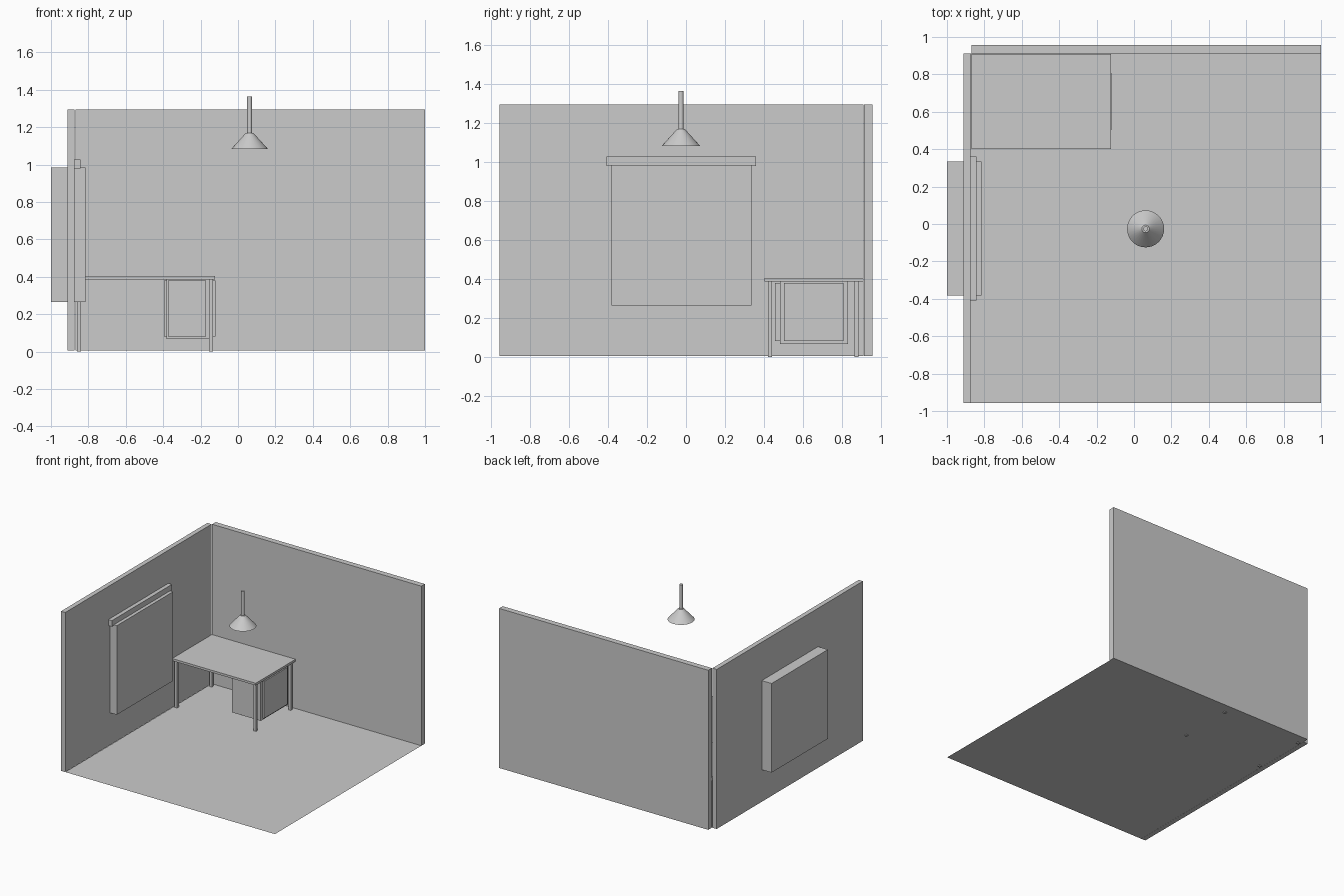
import bpy
import math

cube = bpy.data.objects.get("Cube")
if cube:
    bpy.data.objects.remove(cube, do_unlink=True)

# One plain grey for everything
GREY = (0.6, 0.6, 0.6, 1.0)
grey = bpy.data.materials.new("plain_grey")
grey.use_nodes = True
grey.diffuse_color = GREY
for node in grey.node_tree.nodes:
    if node.type == 'BSDF_PRINCIPLED':
        node.inputs["Base Color"].default_value = GREY


def finish(name):
    obj = bpy.context.object
    obj.name = name
    obj.data.materials.clear()
    obj.data.materials.append(grey)
    return obj


def box(name, x, y, z):
    """Box from (min, max) ranges on each axis."""
    bpy.ops.mesh.primitive_cube_add(size=1, location=[sum(r) / 2 for r in (x, y, z)])
    obj = finish(name)
    obj.scale = [r[1] - r[0] for r in (x, y, z)]
    bpy.ops.object.transform_apply(location=False, rotation=False, scale=True)
    return obj


# Room shell: thin floor sheet and two walls
FLOOR, TOP = 0.006, 1.295
BACK, FRONT, LEFT, RIGHT = 0.912, -0.957, -0.873, 1.0
bpy.ops.mesh.primitive_plane_add(
    size=1, location=((LEFT + RIGHT) / 2, (FRONT + BACK) / 2, FLOOR))
floor = finish("floor")
floor.scale = (RIGHT - LEFT, BACK - FRONT, 1)
bpy.ops.object.transform_apply(location=False, rotation=False, scale=True)
box("side_wall", (-0.912, LEFT - 0.001), (FRONT, BACK - 0.001), (FLOOR, TOP))
box("back_wall", (LEFT + 0.003, RIGHT), (BACK, 0.958), (FLOOR, TOP))

# Window block through the side wall, with a blind rail above
box("window", (-1.0, -0.815), (-0.383, 0.335), (0.265, 0.985))
box("blind_rail", (LEFT - 0.002, -0.842), (-0.408, 0.36), (0.98, 1.028))

# Desk top and four legs
box("desk_top", (-0.87, -0.123), (0.402, 0.91), (0.387, 0.405))
for side, x in (("right", -0.861), ("left", -0.155)):
    for end, y in (("front", 0.42), ("back", 0.864)):
        box(f"desk_leg_{end}_{side}", (x, x + 0.022), (y, y + 0.022), (0, 0.39))

# Drawer unit: body, raised side panels, drawer front
box("drawer_body", (-0.383, -0.135), (0.483, 0.832), (0.067, 0.388))
for side, x in (("right", -0.396), ("left", -0.136)):
    box(f"drawer_panel_{side}", (x, x + 0.015), (0.503, 0.807), (0.082, 0.38))
box("drawer_front", (-0.375, -0.172), (0.457, 0.485), (0.082, 0.38))

# Hanging lamp: rod and conical shade
LAMP = (0.062, -0.026)
bpy.ops.mesh.primitive_cylinder_add(
    vertices=32, radius=0.013, depth=0.2, location=(*LAMP, 1.265))
finish("lamp_rod")
bpy.ops.object.shade_smooth_by_angle(angle=math.radians(30))
bpy.ops.mesh.primitive_cone_add(
    vertices=32, radius1=0.099, radius2=0.02, depth=0.087, location=(*LAMP, 1.126))
finish("lamp_shade")
bpy.ops.object.shade_smooth_by_angle(angle=math.radians(30))
